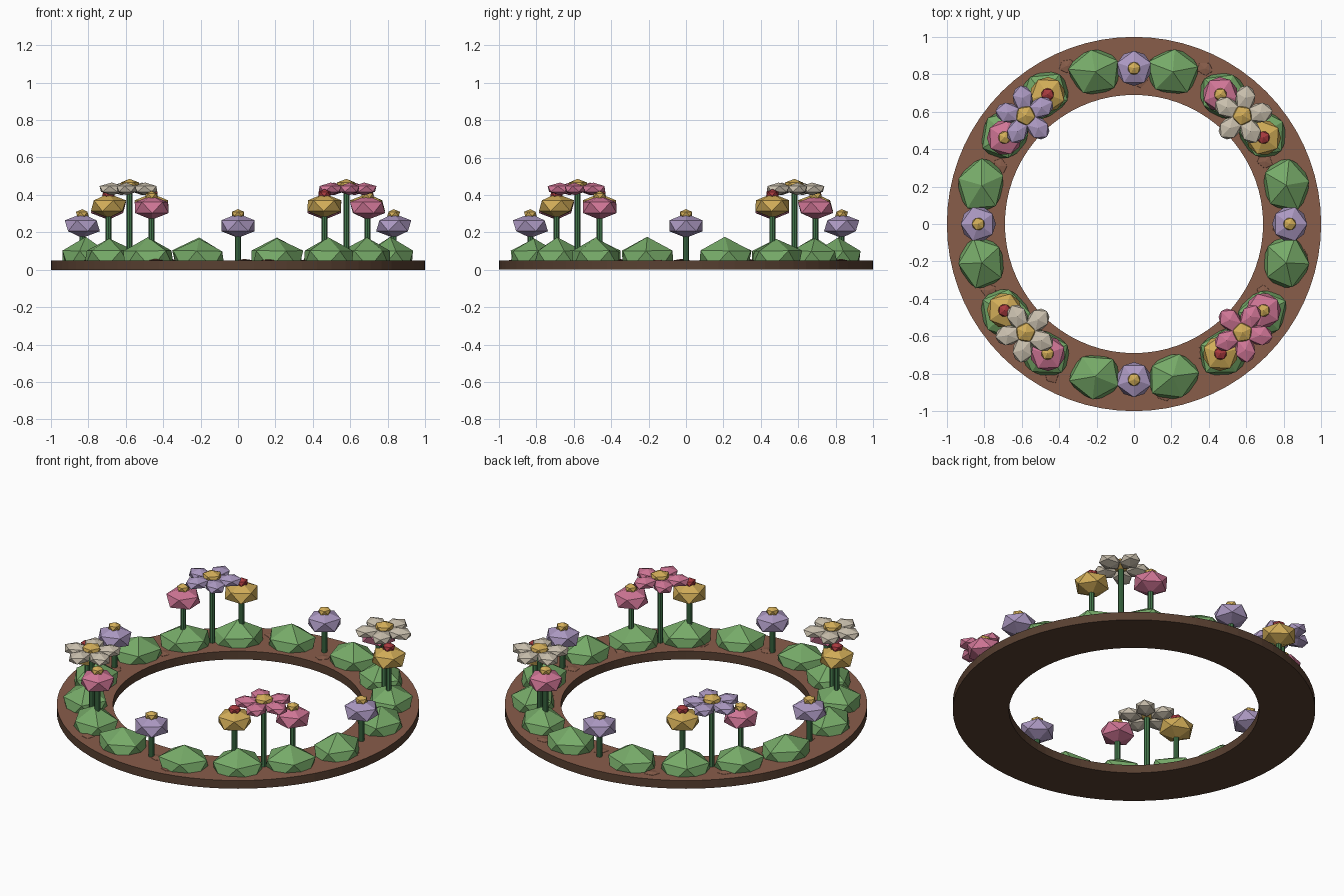
import bpy, bmesh, random
from math import cos, sin, pi, radians
from mathutils import Matrix, Vector

random.seed(4)
if "Cube" in bpy.data.objects:
    bpy.data.objects.remove(bpy.data.objects["Cube"])


def material(name, rgb):
    m = bpy.data.materials.new(name)
    m.use_nodes = True
    lin = [((c / 255 + 0.055) / 1.055) ** 2.4 for c in rgb] + [1]
    m.diffuse_color = lin
    m.node_tree.nodes["Principled BSDF"].inputs["Base Color"].default_value = lin
    return m


SOIL = material("soil brown", (136, 93, 74))
EDGE = material("dark earth", (88, 64, 49))
LEAF = material("leaf green", (118, 170, 104))
STEM = material("stem green", (68, 120, 76))
PURPLE = material("petal purple", (172, 153, 194))
PINK = material("petal pink", (208, 118, 150))
YELLOW = material("petal yellow", (210, 173, 88))
CREAM = material("petal cream", (202, 192, 174))
RED = material("centre red", (168, 58, 62))


def add_object(name, bm, *mats):
    mesh = bpy.data.meshes.new(name)
    bm.to_mesh(mesh)
    bm.free()
    for m in mats:
        mesh.materials.append(m)
    obj = bpy.data.objects.new(name, mesh)
    bpy.context.collection.objects.link(obj)
    return obj


def polar(r, deg, z=0.0):
    return Vector((r * cos(radians(deg)), r * sin(radians(deg)), z))


def gem(name, mat, pos, size, yaw=0, jitter=0.0, floor=None):
    """Faceted squashed ball, the base shape of all plants."""
    bm = bmesh.new()
    bmesh.ops.create_icosphere(bm, subdivisions=1, radius=1)
    for v in bm.verts:
        v.co *= 1 + random.uniform(-jitter, jitter)
    bm.transform(Matrix.Translation(pos) @ Matrix.Rotation(radians(yaw), 4, "Z")
                 @ Matrix.Diagonal((*size, 1)))
    if floor is not None:
        for v in bm.verts:
            v.co.z = max(v.co.z, floor)
    return add_object(name, bm, mat)


def stem(name, pos, top):
    bm = bmesh.new()
    bmesh.ops.create_cone(bm, cap_ends=True, segments=8, radius1=0.016,
                          radius2=0.016, depth=top - 0.02)
    bm.transform(Matrix.Translation((pos.x, pos.y, (top + 0.02) / 2)))
    add_object(name, bm, STEM)


def round_flower(name, deg, z, petal, centre):
    pos = polar(0.832, deg)
    stem(name + "_stem", pos, z)
    up = Vector((0, 0, z))
    gem(name + "_head", petal, pos + up, (0.105, 0.105, 0.065), deg)
    gem(name + "_centre", centre, pos + up + Vector((0, 0, 0.063)),
        (0.038, 0.038, 0.026), deg)


def daisy(name, deg, petal):
    pos = polar(0.82, deg)
    stem(name + "_stem", pos, 0.43)
    for i in range(5):
        a = deg + 180 + 72 * i
        gem(f"{name}_petal_{i}", petal, pos + polar(0.095, a, 0.432),
            (0.075, 0.06, 0.034), a)
    gem(name + "_centre", YELLOW, pos + Vector((0, 0, 0.45)), (0.058, 0.058, 0.036), deg)


# Ring bed: rectangular section spun round, soil on top
bm = bmesh.new()
section = [bm.verts.new((r, 0, z)) for r, z in
           ((0.69, 0), (1, 0), (1, 0.05), (0.69, 0.05))]
edges = [bm.edges.new((section[i], section[(i + 1) % 4])) for i in range(4)]
bmesh.ops.spin(bm, geom=section + edges, cent=(0, 0, 0), axis=(0, 0, 1),
               angle=2 * pi, steps=72)
bmesh.ops.remove_doubles(bm, verts=bm.verts, dist=0.0005)
bmesh.ops.recalc_face_normals(bm, faces=bm.faces)
for f in bm.faces:
    f.material_index = 0 if f.normal.z > 0.5 else 1
add_object("garden_ring", bm, SOIL, EDGE)

# Low clods of earth
for i in range(28):
    a = i * 360 / 28 + random.uniform(-3, 3)
    gem(f"soil_clod_{i}", SOIL, polar(random.uniform(0.76, 0.93), a, 0.046),
        (0.05, 0.04, 0.012), random.uniform(0, 360))

# Four matching quarters of bushes and flowers
daisy_colours = (CREAM, PURPLE, CREAM, PINK)
for q in range(4):
    base = 90 * q
    for i, d in enumerate((14.3, 35, 55, 75.7)):
        a = base + d
        gem(f"bush_{q}_{i}", LEAF, polar(0.84, a, 0.045), (0.137, 0.157, 0.125),
            a + random.uniform(-12, 12), 0.05, 0.008)
    round_flower(f"small_flower_{q}", base, 0.235, PURPLE, YELLOW)
    round_flower(f"yellow_flower_{q}", base + 33.7, 0.342, YELLOW, RED)
    round_flower(f"pink_flower_{q}", base + 56.3, 0.332, PINK, YELLOW)
    daisy(f"daisy_{q}", base + 45, daisy_colours[q])
